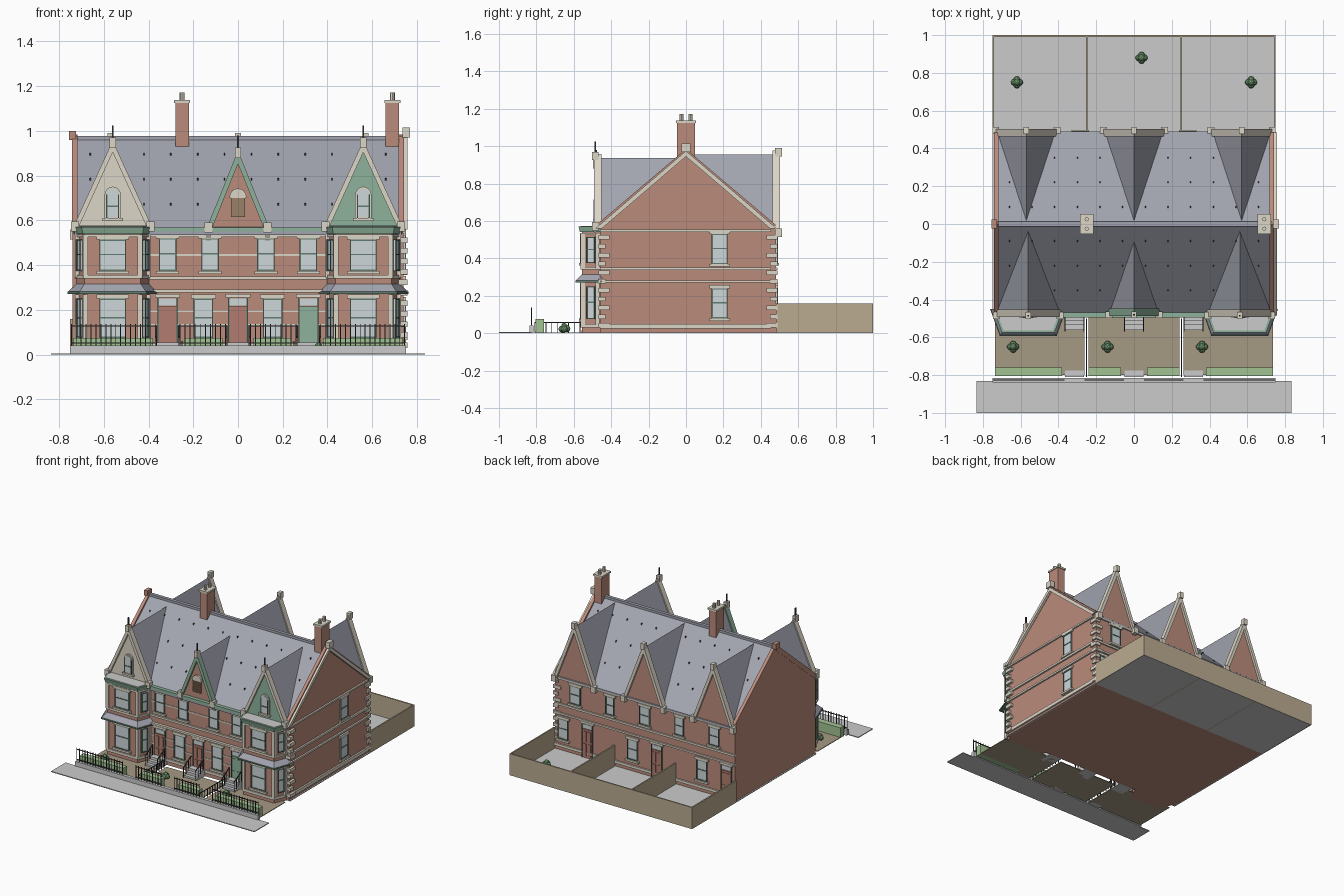
import bpy, bmesh, math
from mathutils import Matrix, Vector

if "Cube" in bpy.data.objects:
    bpy.data.objects.remove(bpy.data.objects["Cube"])

COL = dict(brick=(.50, .26, .20), stone=(.72, .67, .57), slate=(.36, .37, .43), green=(.27, .45, .33),
           soil=(.38, .32, .23), fence=(.50, .41, .28), glass=(.62, .68, .70), iron=(.05, .05, .05),
           paving=(.52, .52, .51), hedge=(.36, .54, .29), leaf=(.12, .24, .12), red=(.45, .20, .16),
           louvre=(.33, .22, .14), dark=(.12, .20, .16))
I = Matrix()
parts = {}


def bm_of(part, col):
    return parts.setdefault(part, (bmesh.new(), col))[0]


def loft(part, col, lower, upper, M=I):
    """Closed solid between two matching rings of points."""
    bm, n = bm_of(part, col), len(lower)
    a = [bm.verts.new(M @ Vector(p)) for p in lower]
    b = [bm.verts.new(M @ Vector(p)) for p in upper]
    bm.faces.new(a[::-1])
    bm.faces.new(b)
    for i in range(n):
        bm.faces.new((a[i], a[(i + 1) % n], b[(i + 1) % n], b[i]))


def box(part, col, x0, x1, y0, y1, z0, z1, M=I):
    ring = [(x0, y0), (x1, y0), (x1, y1), (x0, y1)]
    loft(part, col, [(x, y, z0) for x, y in ring], [(x, y, z1) for x, y in ring], M)


def prism_y(part, col, pts, y0, y1, M=I):
    loft(part, col, [(x, y0, z) for x, z in pts], [(x, y1, z) for x, z in pts], M)


def prism_x(part, col, pts, x0, x1):
    loft(part, col, [(x0, y, z) for y, z in pts], [(x1, y, z) for y, z in pts])


def chevron(c, w, z0, z1, t):
    """Inverted V band: half width w, apex z1, horizontal thickness t."""
    s = (z1 - z0) / w
    return [(c - w, z0), (c, z1), (c + w, z0), (c + w - t, z0), (c, z1 - t * s), (c - w + t, z0)]


def at(x, y, angle=0):
    return Matrix.Translation((x, y, 0)) @ Matrix.Rotation(angle, 4, 'Z')


def window(M, w, z0, z1, trim=True):
    h, t = w / 2, .006
    box('window_glass', 'glass', -h, h, -.006, .01, z0, z1, M)
    for u in (-h, h - t):
        box('window_frames', 'dark', u, u + t, -.011, .01, z0, z1, M)
    for z in (z0, (z0 + z1) / 2, z1 - t):
        box('window_frames', 'dark', -h, h, -.010, .01, z, z + t, M)
    if trim:
        box('window_sills', 'stone', -h - .012, h + .012, -.018, .01, z0 - .014, z0, M)
        box('window_lintels', 'stone', -h - .012, h + .012, -.012, .01, z1, z1 + .018, M)


def door(M, col, z0=.052):
    box('doors_' + col, col, -.038, .038, -.008, .01, z0, .215, M)
    for u in (-.018, .018):
        for a, b in ((z0 + .015, .11), (.125, .20)):
            box('door_panels_' + col, col, u - .012, u + .012, -.012, 0, a, b, M)
    box('window_glass', 'glass', -.038, .038, -.006, .01, .22, .25, M)
    for u in (-.044, .038):
        box('door_frames', 'dark', u, u + .006, -.012, .01, z0, .256, M)
    box('window_lintels', 'stone', -.055, .055, -.013, .01, .256, .272, M)


def arch(part, col, c, w, z0, zs, y0, y1):
    pts = [(c - w, z0), (c + w, z0)]
    pts += [(c + w * math.cos(a * math.pi / 8), zs + w * math.sin(a * math.pi / 8)) for a in range(9)]
    prism_y(part, col, pts, y0, y1)


# Main walls, roof and ridge
F, B, X = -.46, .48, .74
prism_x('house_walls', 'brick', [(F, 0), (B, 0), (B, .555), (0, .95), (F, .555)], -X, X)
prism_x('main_roof', 'slate', [(-.49, .55), (0, .97), (.49, .55), (.49, .535), (0, .945), (-.49, .535)], -.73, .73)
box('ridge_tiles', 'slate', -.73, .73, -.012, .012, .955, .977)
for s in (-1, 1):
    prism_x('gable_parapets', 'brick', chevron(0, .485, .575, .985, .05), s * .73 - .012, s * .73 + .012)
prism_x('side_gable_coping', 'stone', chevron(0, .485, .56, .975, .035), .735, .757)
box('side_gable_apex', 'stone', .735, .768, -.025, .025, .97, 1.015)
box('party_wall_cap', 'brick', -.755, -.725, -.025, .025, .96, 1.0)

# Right side: bands, windows, quoins
for z, h in ((.025, .025), (.27, .013), (.337, .015), (.542, .012)):
    box('side_bands', 'stone', .735, .752, F, .455, z, z + h)
for z0, z1 in ((.08, .24), (.37, .53)):
    window(at(X, .18, math.pi / 2), .085, z0, z1)
for i in range(11):
    d = .05 if i % 2 else .03
    z = .03 + i * .047
    box('quoins', 'stone', X - d, .758, F - .008, F + .08 - d, z, z + .024)
    box('quoins', 'stone', X - d, .752, B - .08 + d, B + .008, z, z + .024)

# Front string courses, gutter
for z, h, d in ((.03, .02, .01), (.19, .008, .004), (.13, .008, .004), (.277, .014, .02), (.335, .015, .012),
                (.44, .01, .004), (.525, .012, .01)):
    box('front_bands', 'stone', -.41, .41, F - d, F + .01, z, z + h)
box('front_gutter', 'green', -.40, .40, -.495, F, .55, .568)

# Front windows and doors between the bays
for x in (-.315, -.125, .125, .315):
    window(at(x, F), .078, .375, .52)
for x in (-.155, .155):
    window(at(x, F), .088, .075, .25)
for x, col in ((-.315, 'red'), (0, 'red'), (.315, 'green')):
    door(at(x, F), col)
    for i in range(3):
        box('door_steps', 'paving', x - .052, x + .052, -.56 + i * .025, F, 0, .018 * (i + 1))
    box('gate_slabs', 'paving', x - .05, x + .05, -.81, -.775, 0, .008)
    for s in (-.05, .05):  # step handrails
        prism_x('step_rails', 'iron', [(-.57, .075), (-.48, .125), (-.48, .131), (-.57, .081)], x + s - .003, x + s + .003)
        for i in range(4):
            y = -.568 + i * .028
            box('step_rails', 'iron', x + s - .002, x + s + .002, y, y + .004, 0, .078 + i * .0155)


# Bay windows
def bay_ring(c, o, z):
    return [(c + x, y, z) for x, y in ((-.165 - o, F + .01), (-.125 - o * .7, -.555 - o),
                                       (.125 + o * .7, -.555 - o), (.165 + o, F + .01))]


for c in (-.56, .56):
    loft('bay_walls', 'brick', bay_ring(c, 0, 0), bay_ring(c, 0, .56))
    loft('bay_skirt_roof', 'slate', bay_ring(c, .035, .28), bay_ring(c, .002, .315))
    loft('bay_skirt_gutter', 'dark', bay_ring(c, .037, .272), bay_ring(c, .037, .282))
    for z, h in ((.03, .02), (.34, .015), (.525, .012)):
        loft('bay_bands', 'stone', bay_ring(c, .008, z), bay_ring(c, .008, z + h))
    loft('bay_cornice', 'green', bay_ring(c, .012, .54), bay_ring(c, .02, .57))
    loft('bay_flat_roof', 'paving', bay_ring(c, .008, .56), bay_ring(c, .008, .573))
    for z0, z1 in ((.075, .25), (.375, .515)):
        window(at(c, -.555), .12, z0, z1)
        for s in (-1, 1):
            window(at(c + s * .145, -.5075, s * math.atan2(.105, .04)), .05, z0, z1, False)
            for x, y in ((.122, -.552), (.158, -.474)):
                box('bay_piers', 'stone', c + s * x - .011, c + s * x + .011, y - .011, y + .011, z0 - .03, z1 + .02)


# Gables: wall, roof, bargeboards, kneelers, finial
def gable(name, c, w, z0, z1, y, wall, trim, finial):
    d = 1 if y < 0 else -1          # inward direction
    tri = lambda m: [(c - w + m, z0), (c + w - m, z0), (c, z1 - m * (z1 - z0) / w)]
    prism_y(name + '_wall', wall, tri(.012), y + d * .008, y + d * .06)
    prism_y(name + '_roof', 'slate', tri(.004), y + d * .03, -.0 * d)
    prism_y(name + '_bargeboards', trim, chevron(c, w + .006, z0, z1 + .012, .024), y - d * .008, y + d * .032)
    for s in (-1, 1):
        box('gable_kneelers', 'stone', c + s * w - .018, c + s * w + .018, y - .018, y + .018, z0 - .025, z0 + .02)
    box('gable_apex_blocks', trim if finial else 'stone', c - .014, c + .014, y - .018, y + .018, z1 - .02, z1 + .025)
    if finial:
        box('gable_finials', 'iron', c - .004, c + .004, y - .004, y + .004, z1, z1 + .08)


gable('left_front_gable', -.56, .168, .575, .945, -.485, 'stone', 'stone', True)
gable('right_front_gable', .56, .168, .575, .945, -.485, 'green', 'stone', True)
gable('centre_front_gable', 0, .132, .57, .90, -.48, 'brick', 'green', True)
for c, n in ((-.57, 'left'), (0, 'centre'), (.57, 'right')):
    gable(n + '_back_gable', c, .162, .54, .965, .495, 'brick', 'stone', False)
for c in (-.56, .56):
    arch('gable_window_surrounds', 'stone', c, .036, .605, .715, -.487, -.46)
    arch('window_glass', 'glass', c, .026, .615, .715, -.490, -.46)
    box('window_frames', 'dark', c - .028, c + .028, -.494, -.47, .66, .666)
    for s in (-1, 1):
        box('window_frames', 'dark', c + s * .026 - .003, c + s * .026 + .003, -.494, -.47, .61, .715)
    box('window_sills', 'stone', c - .045, c + .045, -.498, -.47, .597, .61)
arch('gable_window_surrounds', 'stone', 0, .038, .70, .705, -.485, -.46)
box('gable_louvre_back', 'louvre', -.032, .032, -.482, -.46, .615, .70)
for i in range(8):
    box('gable_louvre_slats', 'louvre', -.032, .032, -.487, -.47, .618 + i * .0105, .623 + i * .0105)
for s in (-1, 1):  # brackets under centre gable
    prism_x('gable_brackets', 'stone', [(F, .50), (F, .56), (-.495, .56)], s * .132 - .012, s * .132 + .012)

# Back wall
for z, h in ((.03, .02), (.27, .013), (.337, .015), (.53, .01)):
    box('back_bands', 'stone', -X, X, B - .01, B + .01, z, z + h)
for c in (-.57, 0, .57):
    window(at(c, B, math.pi), .085, .375, .51)
    window(at(c + .1, B, math.pi), .085, .09, .24)
    door(at(c - .1, B, math.pi), 'red', .005)
for x in (-.285, .285):
    window(at(x, B, math.pi), .07, .375, .51)

# Chimneys
for x in (-.25, .69):
    box('chimney_stacks', 'brick', x - .03, x + .03, -.047, .047, .925, 1.125)
    box('chimney_caps', 'stone', x - .036, x + .036, -.053, .053, 1.125, 1.138)
    for y in (-.025, .025):
        ring = [(x + .011 * math.cos(a * math.pi / 4), y + .011 * math.sin(a * math.pi / 4)) for a in range(8)]
        loft('chimney_pots', 'stone', [(*p, 1.135) for p in ring], [(*p, 1.172) for p in ring])

# Snow guards on the roof slopes
for s in (-1, 1):
    for k in range(3):
        y = .09 + .13 * k
        for i in range(12):
            x = -.66 + i * .12
            z = .97 - y * .857
            box('roof_hooks', 'iron', x - .003, x + .003, s * y - .004, s * y + .004, z - .01, z + .008)

# Back yard: paving and fences
box('back_yard', 'paving', -.75, .75, -.46, 1, 0, .005)
box('back_fence', 'fence', -.75, .75, .99, 1, 0, .16)
for x in (-.745, -.25, .25, .745):
    box('side_fences', 'fence', x - .005, x + .005, B, 1, 0, .16)

# Front gardens, kerb, pavement
for x0, x1 in ((-.735, -.262), (-.24, .24), (.262, .735)):
    box('front_soil', 'soil', x0, x1, -.80, -.495, 0, .005)
box('pavement', 'paving', -.835, .835, -1, -.83, 0, .006)
box('front_kerb', 'paving', -.75, .75, -.838, -.815, 0, .04)

# Hedges and iron railings
for x0, x1 in ((-.735, -.38), (-.24, -.07), (.07, .24), (.38, .735)):
    box('hedges', 'hedge', x0, x1, -.805, -.76, 0, .075)
for x0, x1 in ((-.745, -.37), (-.26, -.055), (.055, .26), (.37, .745)):
    for z in (.05, .125):
        box('front_railings', 'iron', x0, x1, -.829, -.824, z, z + .005)
    n = round((x1 - x0) / .022)
    for i in range(n + 1):
        x = x0 + (x1 - x0) * i / n
        box('front_railings', 'iron', x - .002, x + .002, -.8285, -.8245, .035, .137)
for x in (-.251, .251):
    box('garden_dividers', 'iron', x - .002, x + .002, -.81, -.50, .055, .06)
    for i in range(11):
        box('garden_dividers', 'iron', x - .002, x + .002, -.81 + i * .03, -.806 + i * .03, 0, .058)

# Bushes
for x, y in ((-.64, -.65), (-.14, -.65), (.36, -.65), (-.62, .75), (.04, .88), (.62, .75)):
    for dx, dy, z in ((.014, 0, .022), (-.014, 0, .022), (0, .014, .024), (0, -.014, .022), (0, 0, .036)):
        bmesh.ops.create_icosphere(bm_of('bushes', 'leaf'), subdivisions=2, radius=.018,
                                   matrix=Matrix.Translation((x + dx, y + dy, z)))

# Emit one object per part
mats = {}
for name, (bm, col) in parts.items():
    bmesh.ops.recalc_face_normals(bm, faces=bm.faces)
    me = bpy.data.meshes.new(name)
    bm.to_mesh(me)
    bm.free()
    if col not in mats:
        mats[col] = bpy.data.materials.new(col)
        mats[col].diffuse_color = (*COL[col], 1)
    me.materials.append(mats[col])
    bpy.context.collection.objects.link(bpy.data.objects.new(name, me))

for m in bpy.data.materials:
    if m.users and not m.is_grease_pencil:
        m.use_nodes = True
        m.node_tree.nodes["Principled BSDF"].inputs["Base Color"].default_value = m.diffuse_color
